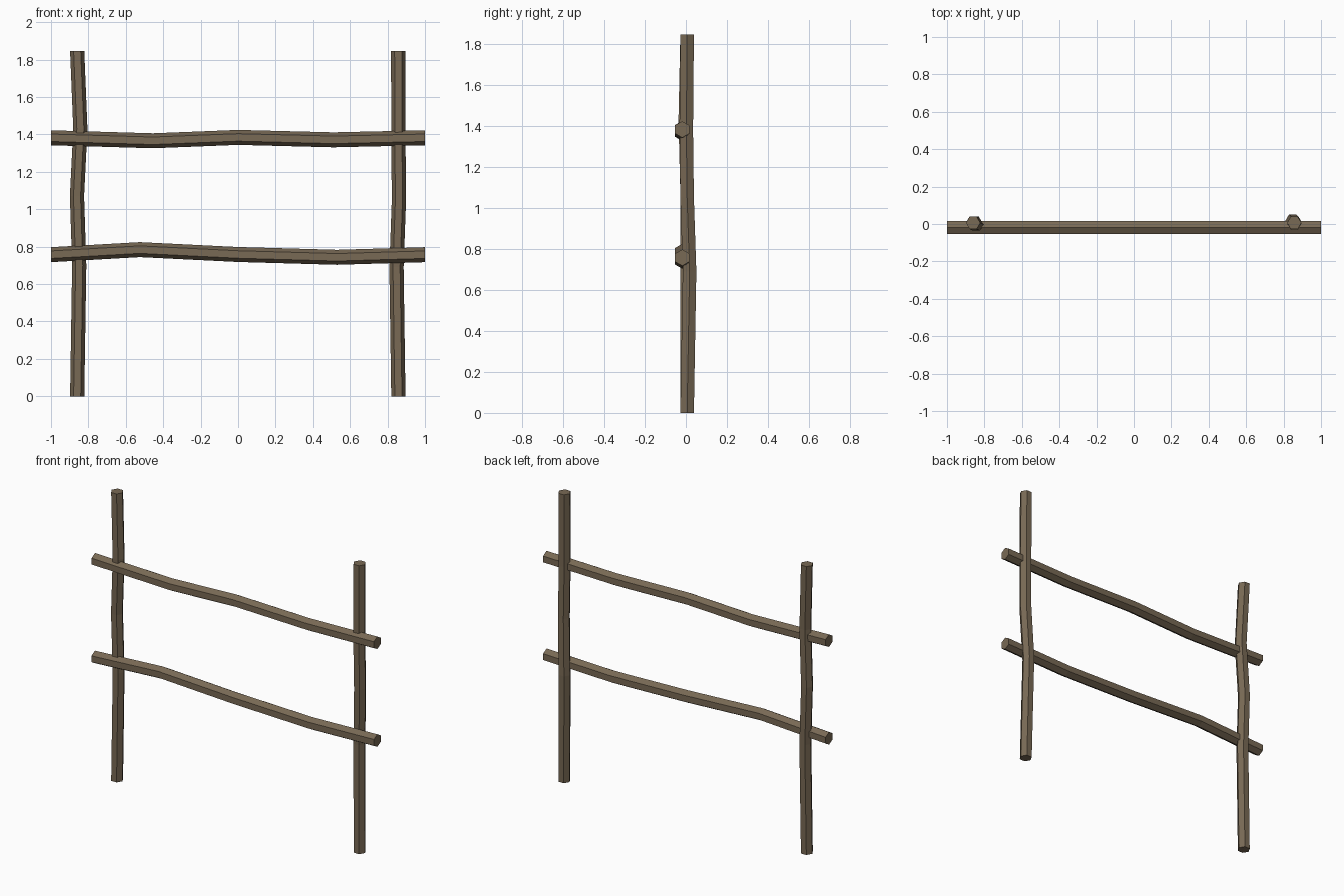
import bpy, bmesh, math
from mathutils import Vector

if "Cube" in bpy.data.objects:
    bpy.data.objects.remove(bpy.data.objects["Cube"])

wood = bpy.data.materials.new("weathered_wood")
wood.diffuse_color = (0.19, 0.142, 0.09, 1)
wood.use_nodes = True
wood.node_tree.nodes["Principled BSDF"].inputs["Base Color"].default_value = wood.diffuse_color


def pole(name, points, radius, u, v):
    """Six-sided crooked pole; u and v span the flat cross-section."""
    u, v = Vector(u), Vector(v)
    bm = bmesh.new()
    rings = []
    for p in points:
        ring = []
        for i in range(6):
            a = i * math.pi / 3
            ring.append(bm.verts.new(Vector(p) + radius * (u * math.cos(a) + v * math.sin(a))))
        rings.append(ring)
    for r0, r1 in zip(rings, rings[1:]):
        for i in range(6):
            j = (i + 1) % 6
            bm.faces.new((r0[i], r0[j], r1[j], r1[i]))
    bm.faces.new(rings[0][::-1])
    bm.faces.new(rings[-1])
    bmesh.ops.recalc_face_normals(bm, faces=bm.faces)
    mesh = bpy.data.meshes.new(name)
    bm.to_mesh(mesh)
    bm.free()
    mesh.materials.append(wood)
    bpy.context.collection.objects.link(bpy.data.objects.new(name, mesh))


# Upright posts
X, Y, Z = (1, 0, 0), (0, 1, 0), (0, 0, 1)
pole("left_post", [(-.86, .006, 0), (-.849, .006, .70), (-.861, .006, 1.07),
                   (-.843, -.003, 1.43), (-.86, .006, 1.845)], .038, X, Y)
pole("right_post", [(.858, .006, 0), (.848, .018, .69), (.861, .006, 1.05),
                    (.858, .002, 1.38), (.857, .006, 1.845)], .038, X, Y)

# Horizontal rails, lying across the front of the posts
pole("upper_rail", [(-1, -.018, 1.382), (-.455, -.018, 1.366), (0, -.018, 1.384),
                    (.51, -.018, 1.371), (1, -.018, 1.382)], .04, Z, Y)
pole("lower_rail", [(-1, -.018, .757), (-.525, -.018, .784), (0, -.018, .758),
                    (.53, -.018, .743), (1, -.018, .757)], .04, Z, Y)
